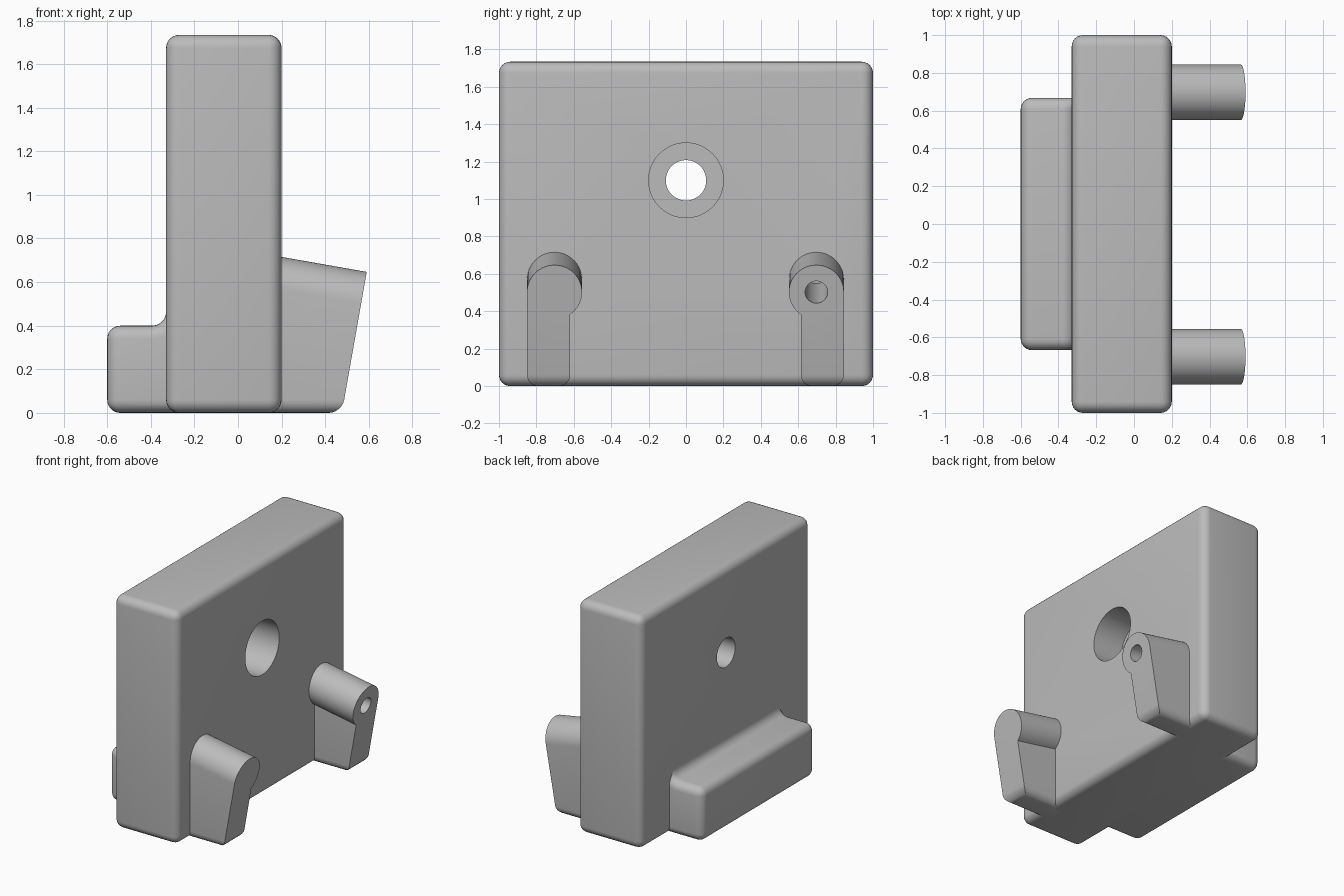
import bpy, bmesh
from math import sin, cos, pi, radians, sqrt, asin
from mathutils import Vector, Matrix

cube = bpy.data.objects.get("Cube")
if cube:
    bpy.data.objects.remove(cube, do_unlink=True)

grey = bpy.data.materials.new("plain grey")
grey.use_nodes = True
colour = (0.5, 0.5, 0.5, 1)
grey.diffuse_color = colour
grey.node_tree.nodes["Principled BSDF"].inputs["Base Color"].default_value = colour

ROUND = 0.06
TILT = radians(10)
AXIS = Vector((cos(TILT), 0, -sin(TILT)))   # direction the pegs point
UP = Vector((sin(TILT), 0, cos(TILT)))      # up along a peg's end face
PEG_R, WEB_W = 0.147, 0.23
PEG_ENDS = {"right": Vector((0.565, -0.703, 0.502)), "left": Vector((0.565, 0.697, 0.502))}


def finish(name, bm):
    bmesh.ops.recalc_face_normals(bm, faces=bm.faces)
    mesh = bpy.data.meshes.new(name)
    bm.to_mesh(mesh)
    bm.free()
    mesh.materials.append(grey)
    obj = bpy.data.objects.new(name, mesh)
    bpy.context.collection.objects.link(obj)
    return obj


def extrude(points, offset):
    bm = bmesh.new()
    face = bm.faces.new([bm.verts.new(p) for p in points])
    new = bmesh.ops.extrude_face_region(bm, geom=[face], use_keep_orig=True)["geom"]
    bmesh.ops.translate(bm, vec=offset, verts=[v for v in new if isinstance(v, bmesh.types.BMVert)])
    return bm


def round_edges(bm, rule):
    edges = [e for e in bm.edges if rule(*e.verts)]
    bmesh.ops.bevel(bm, geom=edges, offset=ROUND, segments=6, profile=0.5, affect='EDGES')


def cutter(radius, start, end):
    bm = bmesh.new()
    line = end - start
    bmesh.ops.create_cone(bm, cap_ends=True, segments=48, radius1=radius, radius2=radius, depth=line.length)
    turn = line.to_track_quat('Z', 'Y').to_matrix().to_4x4()
    bm.transform(Matrix.Translation((start + end) / 2) @ turn)
    obj = finish("hole_cutter", bm)
    obj.hide_render = True
    return obj


def cut(obj, tools):
    bpy.context.view_layer.objects.active = obj
    for tool in tools:
        mod = obj.modifiers.new("hole", 'BOOLEAN')
        mod.operation, mod.solver, mod.object = 'DIFFERENCE', 'EXACT', tool
        bpy.ops.object.modifier_apply(modifier=mod.name)


# Upright block with all edges rounded
bm = bmesh.new()
bmesh.ops.create_cube(bm, size=1)
bm.transform(Matrix.Translation((-0.065, 0, 0.867)) @ Matrix.Diagonal((0.53, 2, 1.734, 1)))
round_edges(bm, lambda a, b: True)
block = finish("block", bm)

# Ledge whose top sweeps up into the block
HALF = 0.668
profile = [(-0.6, 0), (-0.6, 0.4)]
for i in range(9):
    a = pi / 2 * i / 8
    profile.append((-0.395 + 0.065 * sin(a), 0.465 - 0.065 * cos(a)))
profile += [(-0.15, 0.465), (-0.15, 0)]
bm = extrude([(x, -HALF, z) for x, z in profile], (0, 2 * HALF, 0))
round_edges(bm, lambda a, b: abs(a.co.y - b.co.y) < 0.01 or max(a.co.x, b.co.x) < -0.59)
ledge = finish("ledge", bm)


# Tilted peg standing on a narrow web, cut level with the ground
def make_peg(name, end, side):
    inner = PEG_R - WEB_W
    sweep = pi + asin(sqrt(1 - (inner / PEG_R) ** 2))
    outline = [(PEG_R * cos(sweep * i / 36), PEG_R * sin(sweep * i / 36)) for i in range(37)]
    outline += [(inner, -0.7), (PEG_R, -0.7)]
    bm = extrude([end + Vector((0, side * u, 0)) + UP * v for u, v in outline], AXIS * -0.44)
    geom = bm.verts[:] + bm.edges[:] + bm.faces[:]
    bmesh.ops.bisect_plane(bm, geom=geom, plane_co=(0, 0, 0), plane_no=(0, 0, 1), clear_inner=True)
    bmesh.ops.holes_fill(bm, edges=[e for e in bm.edges if e.is_boundary])
    bmesh.ops.recalc_face_normals(bm, faces=bm.faces)
    round_edges(bm, lambda a, b: max(abs(a.co.z), abs(b.co.z)) < 0.001)
    return finish(name, bm)


# Stepped hole through the block, blind bores down the pegs
block_cutters = [cutter(0.2, Vector((-0.05, 0, 1.1)), Vector((0.4, 0, 1.1))),
                 cutter(0.108, Vector((-0.6, 0, 1.1)), Vector((0.3, 0, 1.1)))]
parts = [block, ledge]
for word, end in PEG_ENDS.items():
    peg = make_peg(word + "_peg", end, 1 if end.y > 0 else -1)
    bore = cutter(0.06, end - AXIS * 0.6, end + AXIS * 0.2)
    cut(peg, [bore])
    block_cutters.append(bore)
    parts.append(peg)
cut(block, block_cutters)
for tool in block_cutters:
    bpy.data.objects.remove(tool, do_unlink=True)

# Smooth shading with sharp corners kept
for obj in parts:
    bpy.ops.object.select_all(action='DESELECT')
    obj.select_set(True)
    bpy.context.view_layer.objects.active = obj
    bpy.ops.object.shade_smooth_by_angle(angle=radians(30))
